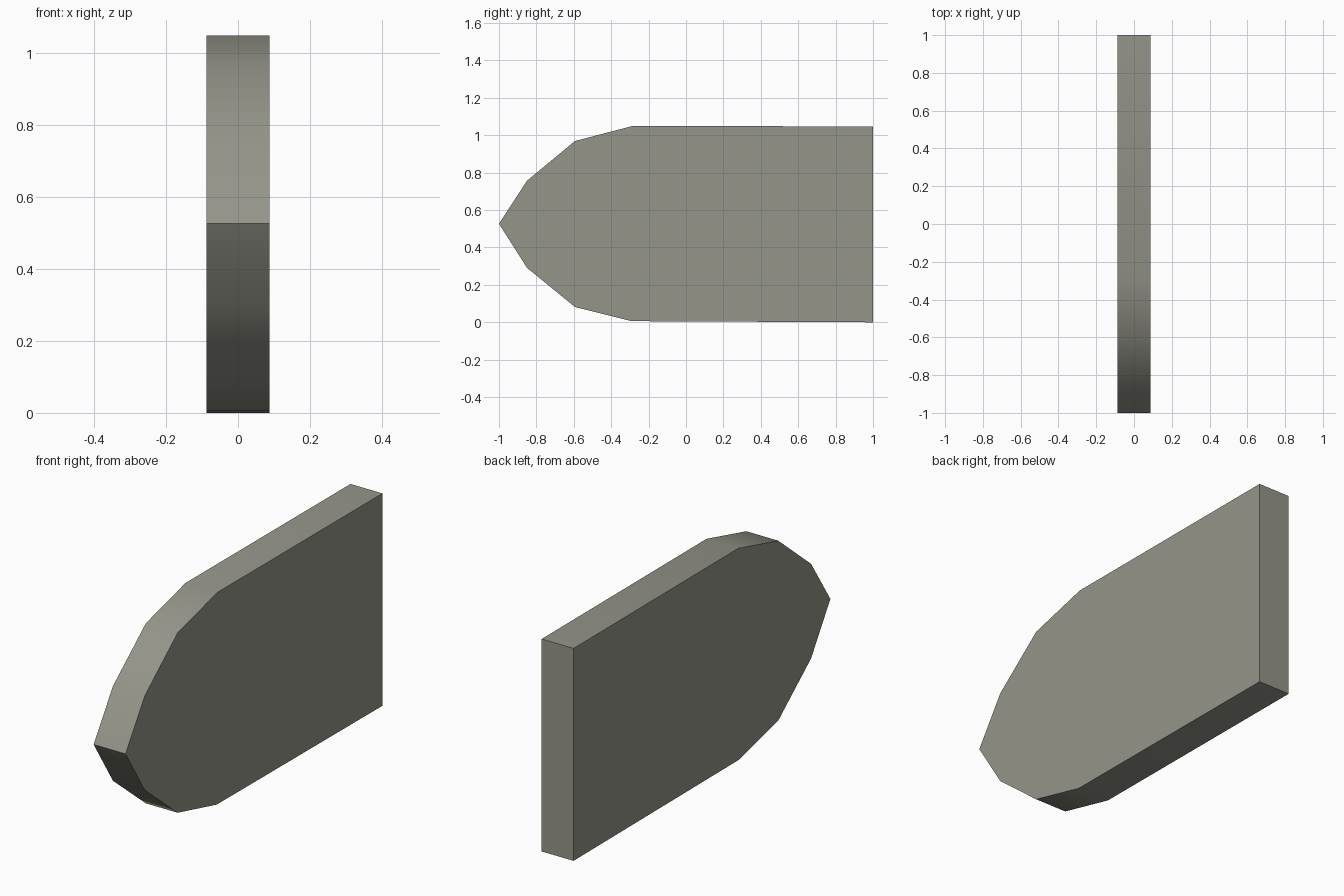
import bpy, bmesh, math

if "Cube" in bpy.data.objects:
    bpy.data.objects.remove(bpy.data.objects["Cube"])

# Side profile (y, z): pointed round nose at the front, square back
HALF = 0.087
upper = [(-0.85, 0.757), (-0.594, 0.969), (-0.284, 1.05), (1.0, 1.047)]
lower = [(1.0, 0.0), (-0.29, 0.006), (-0.594, 0.082), (-0.85, 0.291)]
profile = [(-1.0, 0.527)] + upper + lower

# Extrude the profile across x
bm = bmesh.new()
face = bm.faces.new([bm.verts.new((-HALF, y, z)) for y, z in profile])
ext = bmesh.ops.extrude_face_region(bm, geom=[face])
new_verts = [g for g in ext["geom"] if isinstance(g, bmesh.types.BMVert)]
bmesh.ops.translate(bm, verts=new_verts, vec=(2 * HALF, 0, 0))
if not any(f.normal.x < -0.9 or f.calc_center_median().x < -HALF + 1e-4 for f in bm.faces):
    bm.faces.new([v for v in bm.verts if v.co.x < 0])
bmesh.ops.recalc_face_normals(bm, faces=bm.faces)

mesh = bpy.data.meshes.new("rounded_slab")
bm.to_mesh(mesh)
bm.free()
slab = bpy.data.objects.new("rounded_slab", mesh)
bpy.context.collection.objects.link(slab)

# Stone colour
stone = bpy.data.materials.new("grey stone")
stone.diffuse_color = (0.30, 0.30, 0.255, 1)
stone.use_nodes = True
stone.node_tree.nodes["Principled BSDF"].inputs["Base Color"].default_value = stone.diffuse_color
mesh.materials.append(stone)

# Smooth rim, sharp nose and corners
bpy.context.view_layer.objects.active = slab
slab.select_set(True)
bpy.ops.object.shade_smooth_by_angle(angle=math.radians(30))
